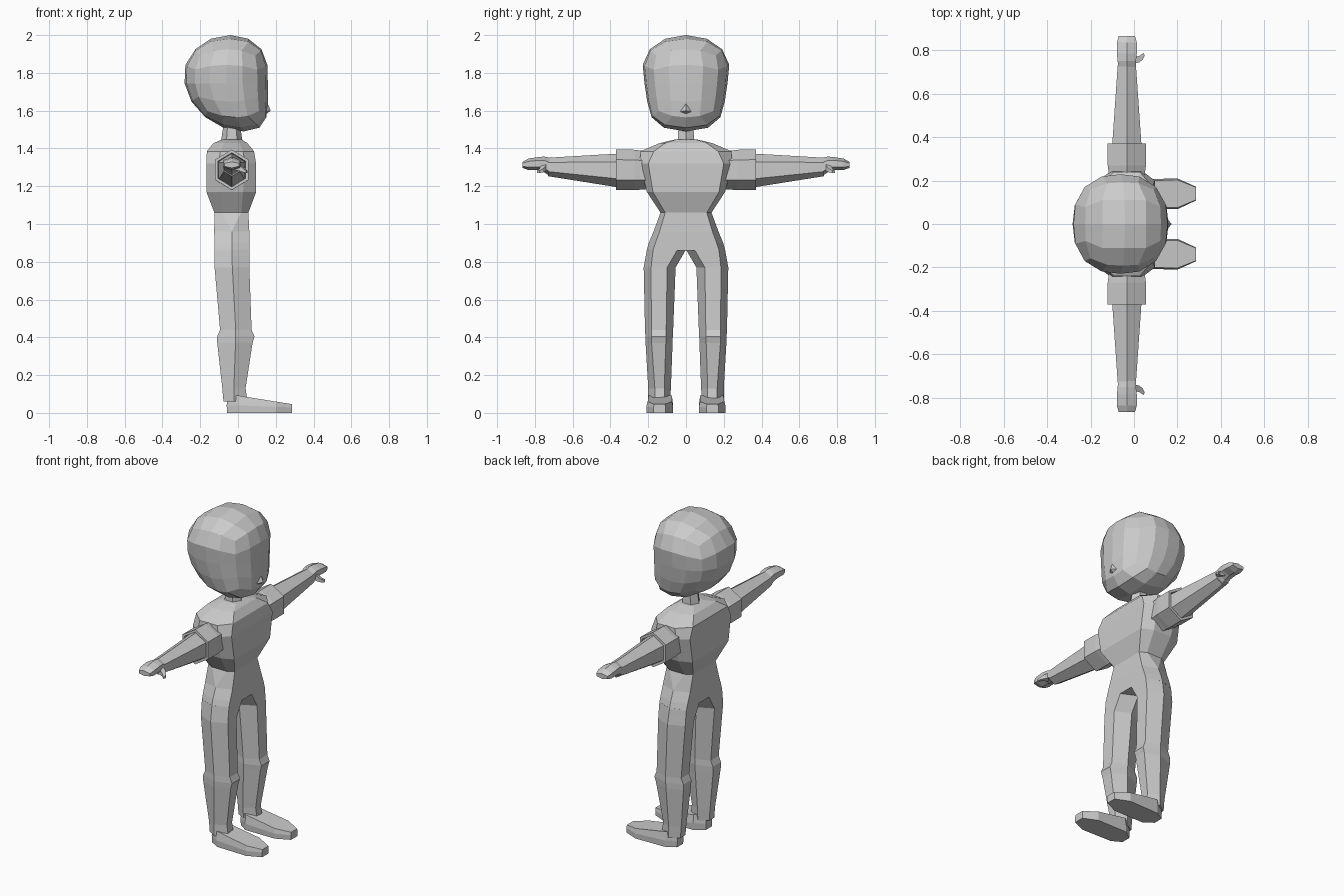
import bpy, bmesh, math


def finish(name, bm, mirror=False):
    bmesh.ops.remove_doubles(bm, verts=bm.verts, dist=0.0005)
    bmesh.ops.recalc_face_normals(bm, faces=bm.faces)
    me = bpy.data.meshes.new(name)
    bm.to_mesh(me)
    bm.free()
    ob = bpy.data.objects.new(name, me)
    bpy.context.collection.objects.link(ob)
    if mirror:
        m = ob.modifiers.new("Mirror", 'MIRROR')
        m.use_axis = (False, True, False)
        m.use_mirror_merge = False
    return ob


def loft(name, rings, mirror=False):
    bm = bmesh.new()
    rows = [[bm.verts.new(p) for p in r] for r in rings]
    for a, b in zip(rows, rows[1:]):
        n = len(a)
        for i in range(n):
            bm.faces.new((a[i], a[(i + 1) % n], b[(i + 1) % n], b[i]))
    bm.faces.new(rows[0])
    bm.faces.new(rows[-1])
    return finish(name, bm, mirror)


# Head: cube sphere reshaped by a profile of (z, back x, front x, half width)
HEAD = [(1.49, .03, .03, 0), (1.51, -.08, .115, .12), (1.53, -.12, .135, .16),
        (1.57, -.18, .152, .185), (1.62, -.23, .16, .2), (1.68, -.265, .158, .211),
        (1.76, -.287, .158, .222), (1.84, -.28, .156, .23), (1.91, -.24, .135, .205),
        (1.96, -.19, .1, .16), (1.985, -.135, .045, .1), (2.0, -.04, -.04, 0)]


def head_at(z):
    for a, b in zip(HEAD, HEAD[1:]):
        if z <= b[0] + 1e-6:
            t = (z - a[0]) / (b[0] - a[0])
            return [a[k] + (b[k] - a[k]) * t for k in (1, 2, 3)]
    return HEAD[-1][1:]


bm = bmesh.new()
bmesh.ops.create_cube(bm, size=2)
bmesh.ops.subdivide_edges(bm, edges=bm.edges[:], cuts=3, use_grid_fill=True)
for v in bm.verts:
    for k in range(3):
        v.co[k] = math.tan(v.co[k] * math.pi / 4)
    u = v.co.normalized()
    z = 1.745 + .255 * u.z
    back, front, hy = head_at(z)
    d = (abs(u.x) ** 2.4 + abs(u.y) ** 2.4) ** (1 / 2.4) or 1
    v.co = ((back + front) / 2 + u.x / d * (front - back) / 2, u.y / d * hy, z)
finish("head", bm)

# Nose: small pyramid
bm = bmesh.new()
tip = bm.verts.new((.173, 0, 1.6))
base = [bm.verts.new(p) for p in ((.14, 0, 1.68), (.15, .03, 1.595),
                                  (.15, 0, 1.582), (.15, -.03, 1.595))]
for i in range(4):
    bm.faces.new((tip, base[i], base[(i + 1) % 4]))
finish("nose", bm)


# Torso: horizontal rings with flat front and back
def torso_ring(z, x0, x1, f, hy, s):
    c = -.033
    return [(x1, -f, z), (x1, f, z), (c + s, hy, z), (c - s, hy, z),
            (x0, f, z), (x0, -f, z), (c - s, -hy, z), (c + s, -hy, z)]


loft("torso", [torso_ring(*r) for r in (
    (1.447, -.085, .02, .05, .06, .02), (1.428, -.13, .05, .11, .14, .04),
    (1.385, -.165, .085, .17, .24, .06), (1.32, -.167, .096, .2, .245, .07),
    (1.17, -.167, .096, .175, .207, .06), (1.06, -.125, .055, .11, .135, .05),
    (.96, -.126, .06, .14, .172, 0), (.9, -.125, .06, .162, .197, 0),
    (.86, -.124, .06, .175, .208, 0))])

# Neck
loft("neck", [[(-.033 + rx * math.cos(i * math.pi / 3), ry * math.sin(i * math.pi / 3), z)
               for i in range(6)]
              for z, rx, ry in ((1.42, .062, .06), (1.45, .055, .05), (1.53, .043, .045))])


# Legs: six-sided, ridge on the inner and outer side
def leg_ring(z, x0, x1, c, inner, f0, f1, outer):
    return [(x1, f0, z), (x1, f1, z), (c, outer, z), (x0, f1, z), (x0, f0, z), (c, inner, z)]


loft("leg", [leg_ring(*r) for r in (
    (.865, -.124, .06, -.033, 0, .045, .174, .207),
    (.83, -.124, .06, -.032, .02, .065, .178, .213),
    (.77, -.124, .06, -.03, .055, .1, .185, .224),
    (.44, -.095, .072, -.012, .068, .105, .183, .217),
    (.405, -.11, .087, -.012, .07, .105, .183, .215),
    (.37, -.11, .077, -.013, .071, .107, .182, .214),
    (.13, -.083, .04, -.022, .08, .115, .165, .2),
    (.06, -.077, .05, -.022, .085, .115, .165, .2))], True)

# Feet: eight-sided sole with a top that slopes down to the toe
FOOT = [(-.06, .11), (-.06, .17), (0, .205), (.2, .21),
        (.285, .172), (.285, .108), (.2, .068), (0, .068)]


def foot_ring(grow, height):
    return [(x if x > 0 else x * grow, .139 + (y - .139) * grow, height(x)) for x, y in FOOT]


loft("foot", [foot_ring(.97, lambda x: 0),
              foot_ring(1, lambda x: .04 - .04 * max(x, 0)),
              foot_ring(.9, lambda x: .092 - .16 * max(x, 0))], True)


# Arms: six-sided rings running outward along y
def arm_ring(y, cz, rx, rz, c=-.033):
    return [(c + rx * a, y, cz + rz * b) for a, b in
            ((0, 1), (1, .5), (1, -.5), (0, -1), (-1, -.5), (-1, .5))]


loft("sleeve", [arm_ring(*r) for r in (
    (.15, 1.285, .08, .1), (.24, 1.285, .084, .103), (.27, 1.286, .088, .107),
    (.37, 1.287, .088, .107), (.37, 1.287, .074, .09), (.33, 1.287, .07, .085))], True)
loft("arm", [arm_ring(*r) for r in (
    (.3, 1.283, .072, .093), (.37, 1.284, .067, .088), (.73, 1.302, .042, .049))], True)
loft("hand", [arm_ring(*r) for r in (
    (.72, 1.302, .041, .048), (.75, 1.315, .042, .042), (.785, 1.32, .046, .034),
    (.835, 1.316, .046, .03), (.865, 1.313, .038, .016))], True)


# Thumb: short bent taper
def thumb_ring(x, y, z, r):
    return [(x - r * a * .5, y + r * a, z + r * b) for a, b in ((1, 1), (1, -1), (-1, -1), (-1, 1))]


loft("thumb", [thumb_ring(*r) for r in (
    (-.01, .755, 1.305, .018), (.018, .758, 1.292, .013),
    (.034, .766, 1.283, .01), (.046, .782, 1.276, .006))], True)
